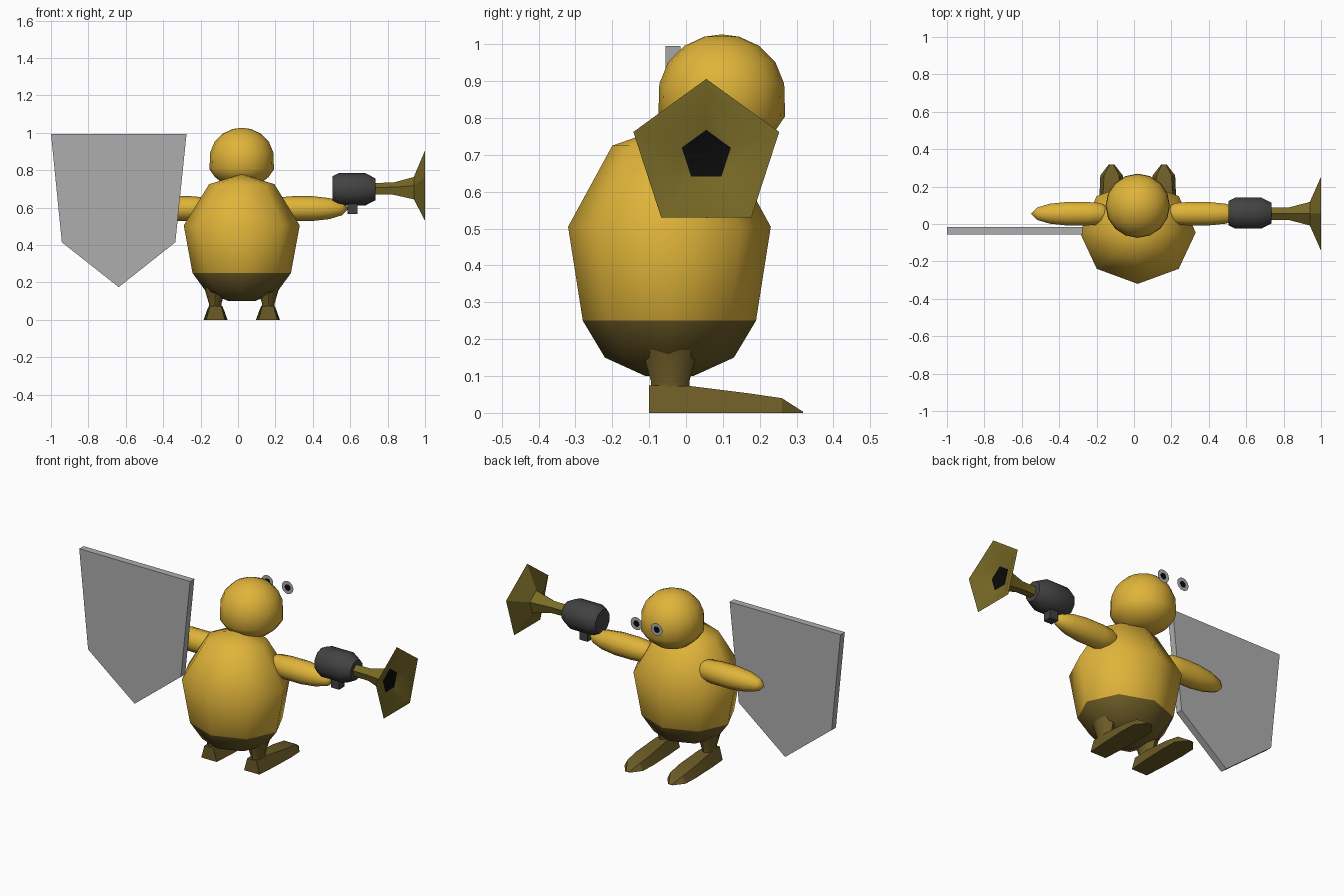
import bpy, bmesh, math
from mathutils import Vector

if "Cube" in bpy.data.objects:
    bpy.data.objects.remove(bpy.data.objects["Cube"])


def material(name, r, g, b):
    m = bpy.data.materials.new(name)
    m.diffuse_color = (r, g, b, 1)
    m.use_nodes = True
    m.node_tree.nodes["Principled BSDF"].inputs["Base Color"].default_value = m.diffuse_color
    return m


YELLOW = material("yellow", 0.745, 0.456, 0.042)
BROWN = material("brown", 0.15, 0.105, 0.02)
OLIVE = material("olive", 0.19, 0.145, 0.02)
GREY = material("grey", 0.42, 0.42, 0.42)
DARK = material("dark_grey", 0.055, 0.055, 0.055)
BLACK = material("black", 0.003, 0.003, 0.003)

MID = 0.02  # symmetry line of the figure


def finish(bm, name, mats, smooth=None, rule=None):
    bmesh.ops.recalc_face_normals(bm, faces=bm.faces)
    if rule:
        for f in bm.faces:
            f.material_index = rule(f.calc_center_median())
    me = bpy.data.meshes.new(name)
    bm.to_mesh(me)
    bm.free()
    for m in mats:
        me.materials.append(m)
    ob = bpy.data.objects.new(name, me)
    bpy.context.collection.objects.link(ob)
    if smooth:
        bpy.ops.object.select_all(action='DESELECT')
        ob.select_set(True)
        bpy.context.view_layer.objects.active = ob
        bpy.ops.object.shade_smooth_by_angle(angle=math.radians(smooth))
    return ob


def lathe(name, centre, rings, n, mats, axis='Z', smooth=50, rule=None):
    """Rings are (position along axis, radius u, radius v)."""
    bm = bmesh.new()
    loops = []
    for p, ru, rv in rings:
        loop = []
        for i in range(n):
            a = 2 * math.pi * i / n
            if axis == 'Z':
                co = (ru * math.cos(a), rv * math.sin(a), p)
            else:  # first corner points up
                co = (p, ru * math.sin(a), rv * math.cos(a))
            loop.append(bm.verts.new(Vector(centre) + Vector(co)))
        loops.append(loop)
    for a, b in zip(loops, loops[1:]):
        for i in range(n):
            j = (i + 1) % n
            bm.faces.new((a[i], a[j], b[j], b[i]))
    bm.faces.new(loops[0])
    bm.faces.new(loops[-1])
    bmesh.ops.remove_doubles(bm, verts=bm.verts, dist=0.0005)
    return finish(bm, name, mats, smooth, rule)


# body with a brown underside
lathe("body", (MID, -0.045, 0),
      [(0.10, 0.07, 0.065), (0.15, 0.19, 0.175), (0.25, 0.263, 0.235),
       (0.505, 0.31, 0.275), (0.725, 0.175, 0.155), (0.78, 0, 0)],
      8, [YELLOW, BROWN], rule=lambda c: int(c.z < 0.25))

# head: dome on a short cylinder with a tapered base
R = 0.172
dome = [(0.865 + 0.162 * math.sin(t), R * math.cos(t), R * math.cos(t))
        for t in (math.radians(d) for d in (10, 32, 54, 74, 90))]
lathe("head", (MID, 0.097, 0),
      [(0.72, 0.09, 0.09), (0.765, 0.145, 0.145), (0.805, R, R)] + dome,
      16, [YELLOW], smooth=40)

# eyes: flat discs in front of the face
for side, x in (("left", -0.046), ("right", 0.086)):
    bm = bmesh.new()
    rings = [[bm.verts.new((x + r * math.cos(k * math.pi / 8), 0.34,
                            0.905 + r * math.sin(k * math.pi / 8)))
              for k in range(16)] for r in (0.038, 0.019)]
    for i in range(16):
        j = (i + 1) % 16
        bm.faces.new((rings[0][i], rings[0][j], rings[1][j], rings[1][i]))
    pupil = bm.faces.new(rings[1])
    pupil.material_index = 1
    finish(bm, side + "_eye", [GREY, BLACK])

for side, s in (("left", -1), ("right", 1)):
    # arm
    lathe(side + "_arm", (MID, 0.055, 0.595),
          [(s * p, r, r) for p, r in
           ((0.135, 0), (0.155, 0.035), (0.20, 0.06), (0.27, 0.066), (0.38, 0.066),
            (0.47, 0.056), (0.535, 0.036), (0.572, 0))],
          10, [YELLOW], axis='X')
    # leg
    lathe(side + "_leg", (MID + s * 0.142, -0.043, 0),
          [(0.06, 0.033, 0.052), (0.085, 0.033, 0.052), (0.17, 0.058, 0.075)],
          8, [BROWN])
    # foot: cross-sections of (y, bottom half width, top half width, top z)
    bm = bmesh.new()
    cx = MID + s * 0.14
    sections = []
    for y, wb, wt, z in ((-0.1, 0.05, 0.03, 0.075), (0.01, 0.058, 0.036, 0.073),
                         (0.17, 0.064, 0.045, 0.053), (0.26, 0.06, 0.04, 0.04),
                         (0.318, 0.015, 0.01, 0.003)):
        sections.append([bm.verts.new((cx + dx, y, dz)) for dx, dz in
                         ((-wb, 0), (wb, 0), (wt, z), (-wt, z))])
    for a, b in zip(sections, sections[1:]):
        for i in range(4):
            j = (i + 1) % 4
            bm.faces.new((a[i], a[j], b[j], b[i]))
    bm.faces.new(sections[0])
    bm.faces.new(sections[-1])
    finish(bm, side + "_foot", [BROWN], 30)

# shield: extruded pentagon
bm = bmesh.new()
outline = [(-1, 0.995), (-0.275, 0.995), (-0.335, 0.415), (-0.638, 0.175), (-0.942, 0.415)]
face = bm.faces.new([bm.verts.new((x, -0.055, z)) for x, z in outline])
ext = bmesh.ops.extrude_face_region(bm, geom=[face], use_keep_orig=True)
bmesh.ops.translate(bm, vec=(0, 0.04, 0),
                    verts=[v for v in ext["geom"] if isinstance(v, bmesh.types.BMVert)])
finish(bm, "shield", [GREY])

# blaster body and grip
lathe("blaster_body", (0, 0.058, 0.698),
      [(0.505, 0.068, 0.07), (0.54, 0.087, 0.087), (0.68, 0.087, 0.087), (0.735, 0.058, 0.058)],
      10, [DARK], axis='X', smooth=40)
bm = bmesh.new()
bmesh.ops.create_cube(bm, size=1)
bmesh.ops.scale(bm, vec=(0.052, 0.05, 0.085), verts=bm.verts)
bmesh.ops.translate(bm, vec=(0.612, 0.058, 0.608), verts=bm.verts)
finish(bm, "blaster_grip", [DARK])

# flared five-sided horn, hollow at the mouth with a black bore
lathe("horn", (0, 0.055, 0.698),
      [(p, r, r) for p, r in
       ((0.72, 0.034), (0.83, 0.036), (0.94, 0.066), (1.0, 0.208),
        (0.995, 0.165), (0.955, 0.07))],
      5, [OLIVE, BLACK], axis='X', smooth=30,
      rule=lambda c: int(abs(c.x - 0.955) < 0.001 and abs(c.z - 0.698) < 0.01))
